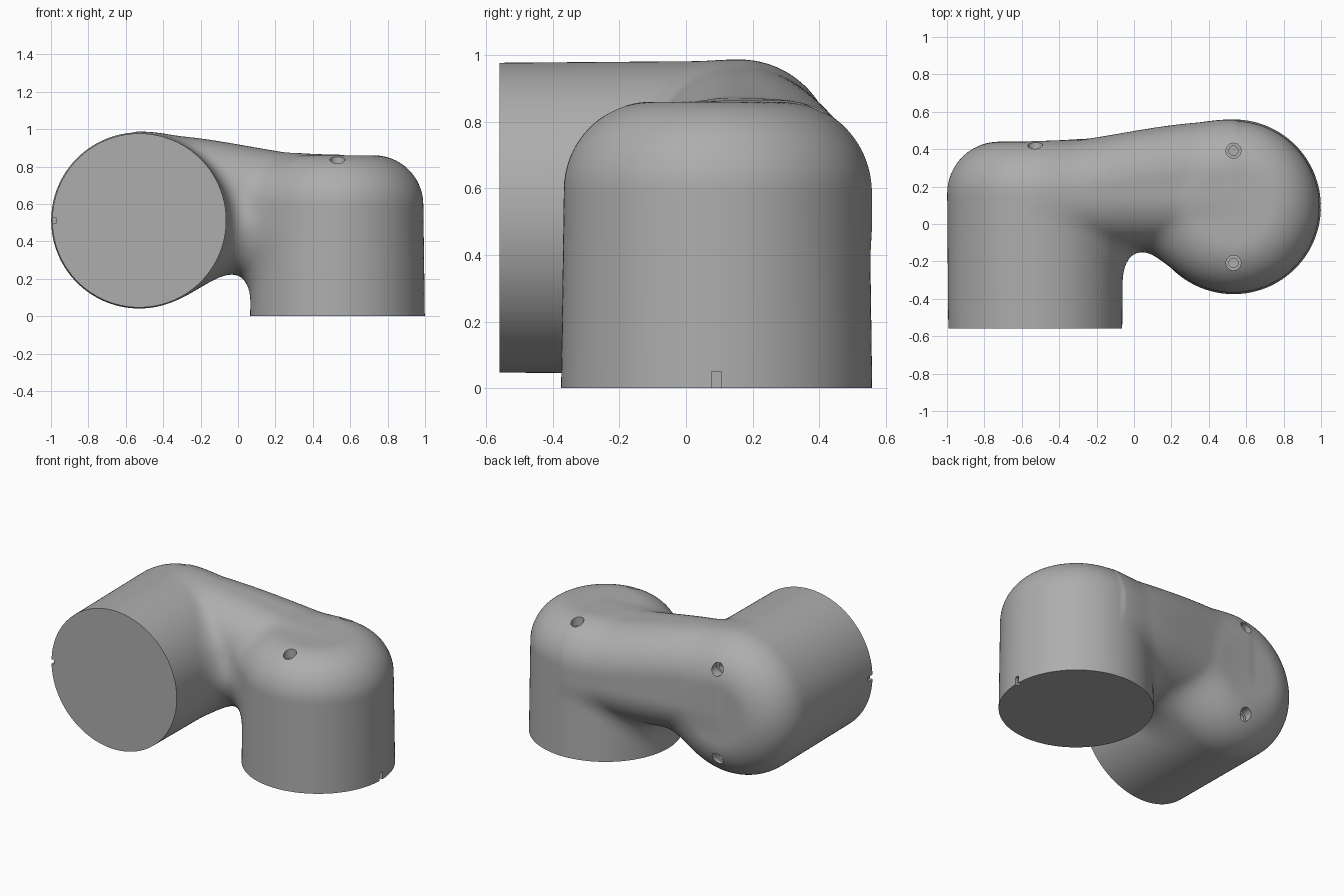
import bpy, bmesh, math
from mathutils import Vector, Matrix

if "Cube" in bpy.data.objects:
    bpy.data.objects.remove(bpy.data.objects["Cube"])

AX, AY = 0.532, 0.092      # upright barrel axis
BX, BZ = -0.528, 0.512     # forward barrel axis
FRONT = -0.56              # open end of forward barrel
ROT = Matrix.Rotation(-math.pi / 2, 4, 'X')   # turns z into y

grey = bpy.data.materials.new("plastic_grey")
grey.diffuse_color = (0.42, 0.42, 0.42, 1)
grey.use_nodes = True
grey.node_tree.nodes["Principled BSDF"].inputs["Base Color"].default_value = grey.diffuse_color


def add_object(name, bm):
    me = bpy.data.meshes.new(name)
    bmesh.ops.recalc_face_normals(bm, faces=bm.faces)
    bm.to_mesh(me)
    bm.free()
    ob = bpy.data.objects.new(name, me)
    bpy.context.collection.objects.link(ob)
    return ob


def bake(ob):
    dg = bpy.context.evaluated_depsgraph_get()
    me = bpy.data.meshes.new_from_object(ob.evaluated_get(dg))
    ob.modifiers.clear()
    ob.data = me


def boolean(ob, cutter, op):
    m = ob.modifiers.new(op, 'BOOLEAN')
    m.operation, m.object, m.solver = op, cutter, 'EXACT'
    bake(ob)


def cylinder(bm, r, depth, matrix, seg=32):
    bmesh.ops.create_cone(bm, cap_ends=True, segments=seg, radius1=r, radius2=r,
                          depth=depth, matrix=matrix)


def box(bm, size, matrix):
    bmesh.ops.create_cube(bm, size=1, matrix=matrix @ Matrix.Diagonal((*size, 1)))


# ---- shape rules: two domed barrels blended with a bridge ----
def smooth(t):
    t = min(max(t, 0), 1)
    return t * t * (3 - 2 * t)


def barrel(r, h, r0, taper, top, f):
    u, v = r - (r0 + taper * h) + f, h - top + f
    d = min(max(u, v), 0) + math.hypot(max(u, 0), max(v, 0)) - f
    return max(d, -0.1 - h)


def bridge(x, y, z):
    s = smooth((x + 0.53) / 1.06)
    swell = 0.012 * (1 - min(1, (x / 0.53) ** 2))
    z1, y1 = 0.968 - 0.123 * s + swell, 0.425 + 0.12 * s + swell
    z0, y0, r = 0.245, -0.12, 0.27
    u = abs(y - (y0 + y1) / 2) - (y1 - y0) / 2 + r
    v = abs(z - (z0 + z1) / 2) - (z1 - z0) / 2 + r
    d = min(max(u, v), 0) + math.hypot(max(u, 0), max(v, 0)) - r
    return max(d, abs(x) - 0.53)


def blend(a, b, k):
    h = max(k - abs(a - b), 0) / k
    return min(a, b) - h * h * k / 4


def field(x, y, z):
    a = barrel(math.hypot(x - AX, y - AY), z, 0.467, -0.014, 0.86, 0.26)
    b = barrel(math.hypot(x - BX, z - BZ), y - FRONT, 0.465, 0.008, 1.0, 0.28)
    k = 0.18 - 0.14 * smooth((z - BZ + y - AY + 0.3) / 0.6)
    return blend(blend(bridge(x, y, z), a, k), b, k)


def project(bm, steps):
    e = 1e-4
    for v in bm.verts:
        for _ in range(steps):
            x, y, z = v.co
            d = field(x, y, z)
            g = Vector((field(x + e, y, z) - d, field(x, y + e, z) - d,
                        field(x, y, z + e) - d)) / e
            v.co -= g * (d / max(g.length_squared, 0.25))


# rough solid, remeshed and then drawn onto the blended shape
bm = bmesh.new()
cylinder(bm, 0.455, 0.95, Matrix.Translation((AX, AY, 0.375)), 64)
cylinder(bm, 0.455, 1.09, Matrix.Translation((BX, -0.115, BZ)) @ ROT, 64)
box(bm, (1.0, 0.54, 0.62), Matrix.Translation((0, 0.17, 0.55)))
body = add_object("elbow_body", bm)
m = body.modifiers.new("remesh", 'REMESH')
m.mode, m.voxel_size = 'VOXEL', 0.021
bake(body)
bm = bmesh.new()
bm.from_mesh(body.data)
for _ in range(3):
    project(bm, 2)
    bmesh.ops.smooth_vert(bm, verts=bm.verts, factor=0.5, use_axis_x=True,
                          use_axis_y=True, use_axis_z=True)
project(bm, 3)
# flat open ends
for co, no in (((0, 0, 0), (0, 0, -1)), ((0, FRONT, 0), (0, -1, 0))):
    cut = bmesh.ops.bisect_plane(bm, geom=bm.verts[:] + bm.edges[:] + bm.faces[:],
                                 plane_co=co, plane_no=no, clear_outer=True)
    edges = [g for g in cut["geom_cut"] if isinstance(g, bmesh.types.BMEdge)]
    bmesh.ops.contextual_create(bm, geom=edges)
bmesh.ops.recalc_face_normals(bm, faces=bm.faces)
bm.to_mesh(body.data)
bm.free()

# ---- stepped screw holes and alignment notches ----
cutters = []
for r, floor in ((0.04, 0.06), (0.025, 0.085)):
    bm = bmesh.new()
    for s in (-0.3, 0.3):
        cylinder(bm, r, 0.3, Matrix.Translation((AX, AY + s, 0.85 - floor + 0.15)))
        cylinder(bm, r, 0.3, Matrix.Translation((BX, 0.43 - floor + 0.15, BZ + s)) @ ROT)
    cutters.append(add_object("hole_cutter", bm))
bm = bmesh.new()
box(bm, (0.06, 0.03, 0.1), Matrix.Translation((AX + 0.475, AY, 0)))
box(bm, (0.06, 0.1, 0.03), Matrix.Translation((BX - 0.475, FRONT, BZ)))
cutters.append(add_object("notch_cutter", bm))
for c in cutters:
    boolean(body, c, 'DIFFERENCE')

# ---- split off the two removable caps along curved seams ----
seam = [(0.03, 1.1), (0.06, 0.91), (0.085, 0.855), (0.12, 0.8), (0.16, 0.757),
        (0.2, 0.727), (0.25, 0.698), (0.3, 0.68), (0.35, 0.669), (0.41, 0.665),
        (1.2, 0.665), (1.2, 1.1)]


def prism(points, depth):
    bm = bmesh.new()
    f = bm.faces.new([bm.verts.new(p) for p in points])
    ex = bmesh.ops.extrude_face_region(bm, geom=[f])["geom"]
    bmesh.ops.translate(bm, vec=depth,
                        verts=[v for v in ex if isinstance(v, bmesh.types.BMVert)])
    return add_object("seam_cutter", bm)


top_cut = prism([(x, -1, z) for x, z in seam], (0, 2, 0))
back_cut = prism([(0.06 - x * 1.0, 0.2 + (z - 0.665) * 1.18, -0.5) for x, z in seam],
                 (0, 0, 2))
cutters += [top_cut, back_cut]
parts = [body]
for name, c in (("top_cap", top_cut), ("back_cap", back_cut)):
    cap = bpy.data.objects.new(name, body.data.copy())
    bpy.context.collection.objects.link(cap)
    parts.append(cap)
    boolean(cap, c, 'INTERSECT')
for c in (top_cut, back_cut):
    boolean(body, c, 'DIFFERENCE')
for c in cutters:
    bpy.data.objects.remove(c)

# ---- colour and shading ----
for ob in parts:
    ob.data.materials.clear()
    ob.data.materials.append(grey)
    ob.data.polygons.foreach_set("material_index", [0] * len(ob.data.polygons))
    bpy.ops.object.select_all(action='DESELECT')
    ob.select_set(True)
    bpy.context.view_layer.objects.active = ob
    bpy.ops.object.shade_smooth_by_angle(angle=math.radians(40))
